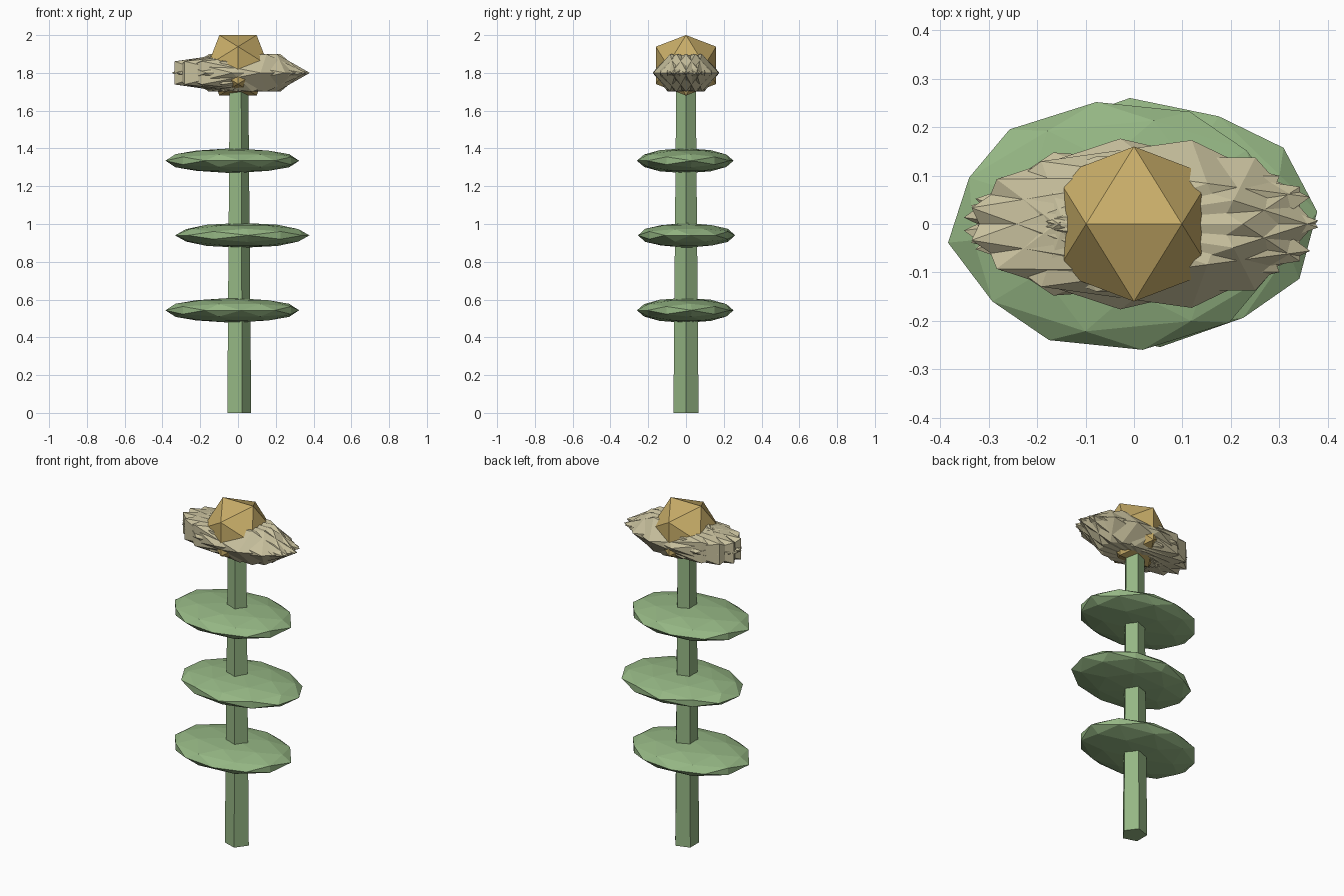
import bpy, bmesh
from math import radians, cos, sin, sqrt
from mathutils import Matrix, Vector

if "Cube" in bpy.data.objects:
    bpy.data.objects.remove(bpy.data.objects["Cube"])


def material(name, rgb):
    m = bpy.data.materials.new(name)
    m.diffuse_color = (*rgb, 1)
    m.use_nodes = True
    m.node_tree.nodes["Principled BSDF"].inputs["Base Color"].default_value = m.diffuse_color
    return m


GREEN = material("leaf_green", (0.30, 0.47, 0.23))
TAN = material("petal_tan", (0.58, 0.53, 0.34))
GOLD = material("seed_gold", (0.58, 0.42, 0.14))


def finish(bm, name, mat):
    bmesh.ops.recalc_face_normals(bm, faces=bm.faces)
    me = bpy.data.meshes.new(name)
    bm.to_mesh(me)
    bm.free()
    me.materials.append(mat)
    ob = bpy.data.objects.new(name, me)
    bpy.context.collection.objects.link(ob)
    return ob


def ico(name, mat, size, loc, spin=0, split=False):
    """Flat-faced icosahedron (80 faces if split), spun about z, then squashed."""
    bm = bmesh.new()
    t = (1 + sqrt(5)) / 2
    for s in (-1, 1):
        for u in (-t, t):
            for co in ((s, 0, u), (0, u, s), (u, s, 0)):
                bm.verts.new(Vector(co).normalized())
    bmesh.ops.convex_hull(bm, input=bm.verts[:])
    if split:
        bmesh.ops.subdivide_edges(bm, edges=bm.edges[:], cuts=1, use_grid_fill=True)
        for v in bm.verts:
            v.co.normalize()
    bm.transform(Matrix.Translation(loc) @ Matrix.Diagonal((*size, 1))
                 @ Matrix.Rotation(radians(spin), 4, 'Z'))
    return finish(bm, name, mat)


# Five-sided tapered stem
bm = bmesh.new()
bmesh.ops.create_cone(bm, cap_ends=True, segments=5, radius1=0.07, radius2=0.054, depth=1.8)
bm.transform(Matrix.Translation((0, 0, 0.9)) @ Matrix.Rotation(radians(-90), 4, 'Z'))
finish(bm, "stem", GREEN)

# Three leaves, alternating sides
for i, (x, y, z, spin) in enumerate([(-0.03, -0.004, 0.543, 97.7),
                                     (0.0225, 0.003, 0.94, 5),
                                     (-0.03, -0.004, 1.335, 97.7)]):
    ico(f"leaf_{i + 1}", GREEN, (0.357, 0.258, 0.066), (x, y, z), spin, True)

# Nine overlapping petals, each spun half its ring angle
for i in range(9):
    a = i * 40
    d = 0.035
    ico(f"petal_{i + 1}", TAN, (0.361, 0.146, 0.117),
        (d * cos(radians(a)), d * sin(radians(a)), 1.8), a / 2)

# Seed centre
ico("seed_centre", GOLD, (0.188, 0.188, 0.188), (0, 0, 1.84))
